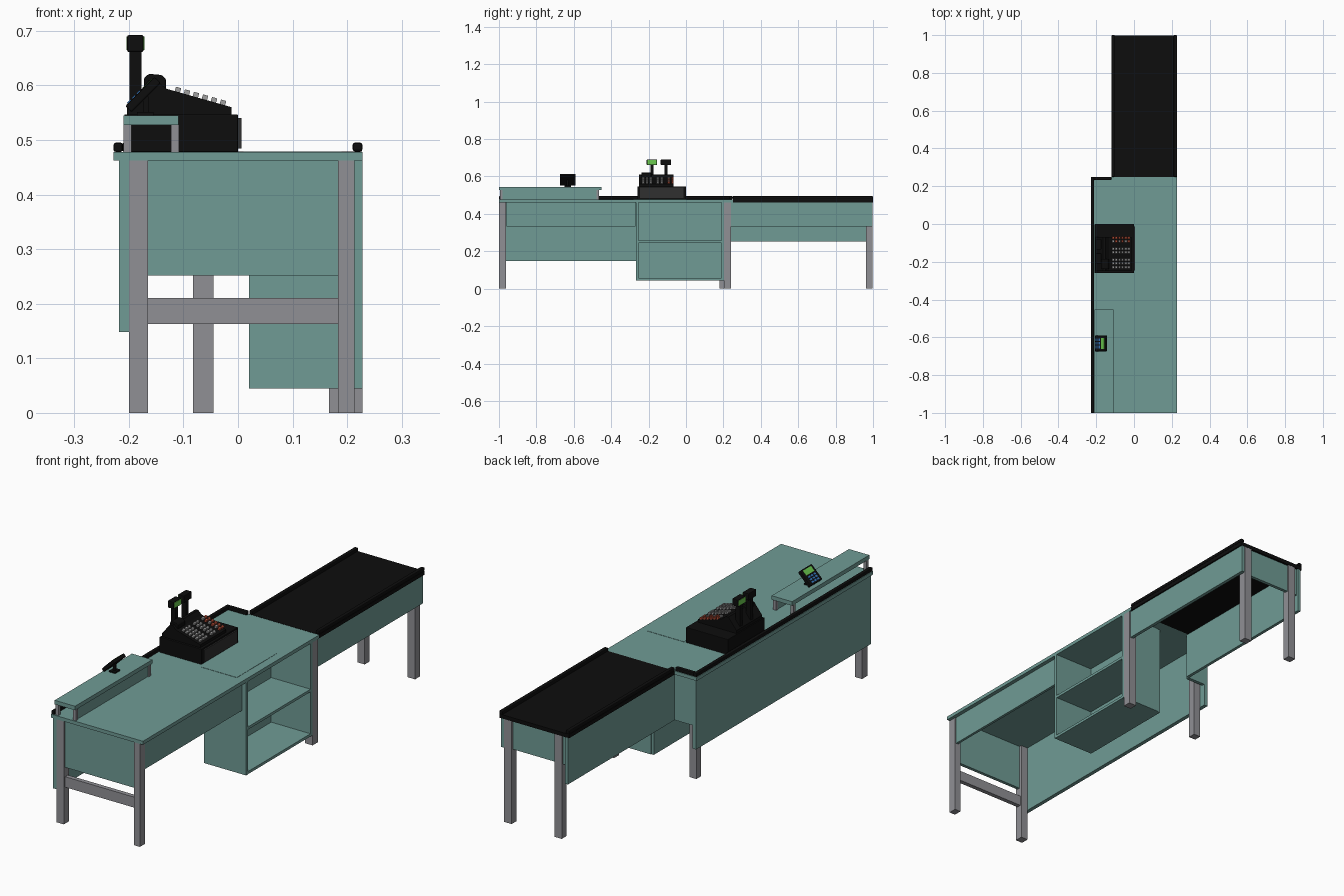
import bpy, bmesh, math
from mathutils import Vector

if "Cube" in bpy.data.objects:
    bpy.data.objects.remove(bpy.data.objects["Cube"])


def mat(name, r, g, b):
    m = bpy.data.materials.new(name)
    m.diffuse_color = (r, g, b, 1)
    m.use_nodes = True
    m.node_tree.nodes["Principled BSDF"].inputs["Base Color"].default_value = m.diffuse_color
    return m


TEAL = mat("teal", 0.16, 0.33, 0.30)
METAL = mat("metal", 0.28, 0.28, 0.30)
BLACK = mat("black", 0.004, 0.004, 0.004)
DARK = mat("dark_grey", 0.03, 0.03, 0.03)
KEY = mat("key_grey", 0.35, 0.35, 0.35)
RED = mat("key_red", 0.5, 0.08, 0.04)
GREEN = mat("screen_green", 0.15, 0.6, 0.08)
BLUE = mat("key_blue", 0.04, 0.2, 0.55)


def finish(bm, name, m, bevel=0):
    bmesh.ops.recalc_face_normals(bm, faces=bm.faces)
    me = bpy.data.meshes.new(name)
    bm.to_mesh(me)
    bm.free()
    me.materials.append(m)
    ob = bpy.data.objects.new(name, me)
    bpy.context.collection.objects.link(ob)
    if bevel:
        b = ob.modifiers.new("bevel", "BEVEL")
        b.width, b.segments = bevel, 2
    return ob


def box(name, x, y, z, m, bevel=0):
    """Box from (min, max) ranges."""
    bm = bmesh.new()
    bmesh.ops.create_cube(bm, size=1)
    for v in bm.verts:
        v.co = Vector([r[0] + (c + 0.5) * (r[1] - r[0]) for c, r in zip(v.co, (x, y, z))])
    return finish(bm, name, m, bevel)


def prism(name, pts, y0, y1, m, bevel=0):
    """Extrude an x-z profile along y."""
    bm = bmesh.new()
    f = bm.faces.new([bm.verts.new((x, y0, z)) for x, z in pts])
    g = bmesh.ops.extrude_face_region(bm, geom=[f])["geom"]
    for v in g:
        if isinstance(v, bmesh.types.BMVert):
            v.co.y = y1
    return finish(bm, name, m, bevel)


def tilted(name, centre, size, angle, m, bevel=0):
    """Box turned about the y axis."""
    ob = box(name, *[(-s / 2, s / 2) for s in size], m, bevel)
    ob.location = centre
    ob.rotation_euler.y = angle
    return ob


# Counter top, scanner plate and rails
box("counter_top", (-.228, .228), (-1, .25), (.462, .478), TEAL)
box("scanner_plate", (.01, .19), (-.28, .0), (.478, .4792), TEAL)
box("counter_rail", (-.228, -.211), (-1, .25), (.478, .495), BLACK, .004)
box("counter_end_rail", (-.212, -.12), (.232, .25), (.478, .495), BLACK, .004)

# Counter panels
box("customer_panel", (-.218, -.2), (-1, .24), (.148, .462), TEAL)
box("customer_end_panel", (-.2, -.11), (.225, .24), (.252, .462), TEAL)
box("front_panel", (-.2, .205), (-.99, -.975), (.252, .462), TEAL)
box("staff_apron", (.198, .21), (-.96, -.27), (.333, .462), TEAL)
box("front_crossbar", (-.167, .183), (-.99, -.97), (.163, .21), METAL)

# Legs
for name, x, y in (("front_left_leg", (-.2, -.165), (-1, -.963)),
                   ("front_right_leg", (.183, .213), (-1, -.963)),
                   ("middle_left_leg", (-.2, -.165), (.178, .212)),
                   ("middle_right_leg", (.19, .228), (.203, .24)),
                   ("belt_left_leg", (-.082, -.045), (.963, .998)),
                   ("belt_right_leg", (.167, .205), (.963, .998))):
    box(name, x, y, (0, .462), METAL)

# Open shelf cabinet facing the staff side
box("cabinet_back", (.02, .032), (-.268, .2), (.045, .462), TEAL)
for name, y in (("cabinet_front_side", (-.268, -.255)), ("cabinet_rear_side", (.19, .203))):
    box(name, (.032, .228), y, (.045, .462), TEAL)
for name, z in (("cabinet_floor", .045), ("cabinet_shelf", .245)):
    box(name, (.032, .227), (-.255, .19), (z, z + .012), TEAL)

# Conveyor
box("conveyor_belt", (-.119, .227), (.25, .999), (.462, .479), BLACK)
for name, x in (("belt_left_rail", (-.12, -.102)), ("belt_right_rail", (.21, .228))):
    box(name, x, (.25, 1), (.479, .495), BLACK, .004)
box("belt_left_panel", (-.112, -.098), (.24, .998), (.252, .462), TEAL)
box("belt_right_panel", (.206, .221), (.24, .998), (.333, .462), TEAL)
box("belt_end_panel", (-.098, .206), (.975, .99), (.333, .462), TEAL)

# Raised packing shelf
box("raised_shelf", (-.21, -.109), (-1, -.452), (.527, .545), TEAL)
box("raised_shelf_wall", (-.121, -.113), (-.983, -.478), (.478, .527), TEAL)
for i, x in enumerate(((-.21, -.195), (-.123, -.108))):
    for j, y in enumerate((-.995, -.478)):
        box(f"raised_shelf_post_{i}{j}", x, (y, y + .014), (.478, .527), METAL)

# Card terminal, facing the customer
box("terminal_foot", (-.185, -.155), (-.65, -.615), (.545, .551), BLACK)
box("terminal_stem", (-.174, -.164), (-.638, -.627), (.55, .58), BLACK)
C, A = Vector((-.174, -.632, .583)), -math.radians(45)
U, N = Vector((.7071, 0, .7071)), Vector((-.7071, 0, .7071))
tilted("terminal_body", C, (.076, .084, .016), A, BLACK, .003)
tilted("terminal_screen", C + U * .02 + N * .008, (.024, .058, .002), A, GREEN)
for r in range(3):
    for c in range(3):
        p = C + U * (-.027 + r * .012) + N * .0085 + Vector((0, (c - 1) * .019, 0))
        tilted(f"terminal_key_{r}{c}", p, (.008, .014, .003), A, BLUE)

# Cash register
box("register_base", (-.208, 0), (-.26, 0), (.478, .547), BLACK, .002)
box("register_drawer", (0, .006), (-.245, -.013), (.484, .54), DARK)
prism("register_body", [(-.203, .547), (-.012, .547), (-.012, .56), (-.132, .594),
                        (-.15, .61), (-.163, .61), (-.203, .56)], -.25, -.068, BLACK)
prism("receipt_printer", [(-.172, .59), (-.132, .59), (-.132, .612), (-.14, .619),
                          (-.163, .621), (-.172, .614)], -.238, -.185, BLACK, .003)
slope = math.atan2(.034, .12)
for r in range(6):
    x = -.11 + r * .0165
    z = .56 + (-.012 - x) * .034 / .12 + .004
    for c in range(9):
        if c in (3, 6):
            continue
        y = -.228 + c * .0195
        tilted(f"register_key_{r}{c}", (x, y, z), (.01, .013, .009), slope,
               RED if c == 8 or (c == 7 and r % 2) else KEY)

# Two display poles, one for staff and one for the customer
for name, y, side in (("staff", -.182, 1), ("customer", -.107, -1)):
    box(name + "_display_pole", (-.199, -.177), (y - .009, y + .009), (.547, .668), BLACK)
    box(name + "_display_head", (-.203, -.173), (y - .028, y + .028), (.661, .692), BLACK, .003)
    xs = (-.173, -.1715) if side > 0 else (-.2045, -.203)
    box(name + "_display_screen", xs, (y - .025, y + .025), (.665, .689), GREEN)
